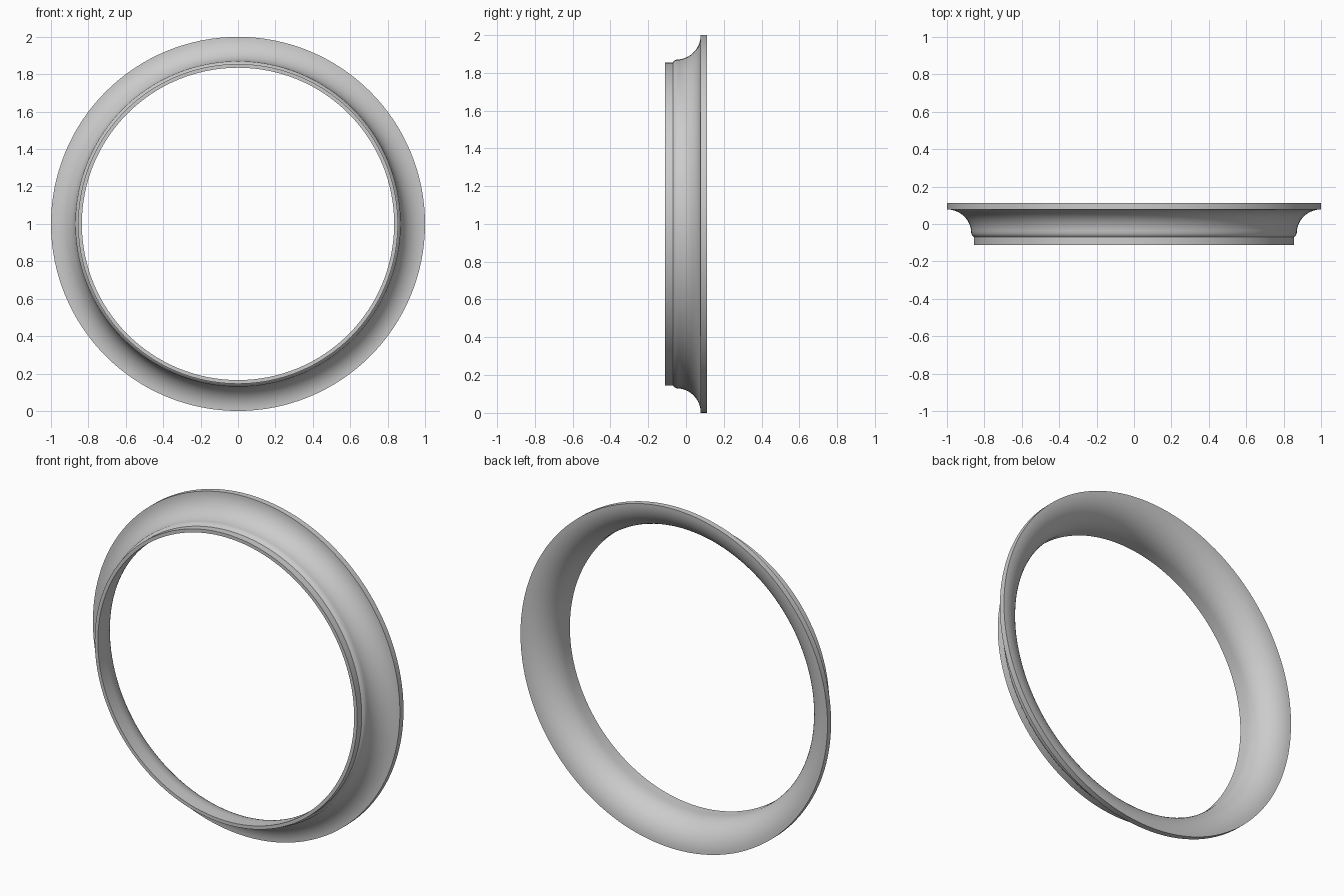
import bpy, bmesh, math

if "Cube" in bpy.data.objects:
    bpy.data.objects.remove(bpy.data.objects["Cube"])

SEGMENTS = 128
CURVE_STEPS = 14


def arc(radius_r, radius_y, start, end):
    """Quarter-ellipse points (radius, depth) around the flare centre."""
    points = []
    for i in range(CURVE_STEPS + 1):
        a = math.radians(start + (end - start) * i / CURVE_STEPS)
        points.append((1.0 - radius_r * math.cos(a), -0.05 + radius_y * math.sin(a)))
    return points


# Cross-section: front lip, small step, outer cove, thin rim, flared inner face
profile = [(0.835, -0.112), (0.855, -0.112), (0.855, -0.07), (0.864, -0.062)]
profile += arc(0.13, 0.128, 0, 90)
profile += arc(0.165, 0.162, 90, 0)

# Revolve the section around the depth axis
bm = bmesh.new()
rings = []
for s in range(SEGMENTS):
    a = 2 * math.pi * s / SEGMENTS
    rings.append([bm.verts.new((r * math.cos(a), y, 1 + r * math.sin(a))) for r, y in profile])
n = len(profile)
for s in range(SEGMENTS):
    here, after = rings[s], rings[(s + 1) % SEGMENTS]
    for i in range(n):
        j = (i + 1) % n
        bm.faces.new((here[i], here[j], after[j], after[i]))
bmesh.ops.recalc_face_normals(bm, faces=bm.faces)

mesh = bpy.data.meshes.new("trim_ring")
bm.to_mesh(mesh)
bm.free()
ring = bpy.data.objects.new("trim_ring", mesh)
bpy.context.collection.objects.link(ring)

# Plain grey finish
grey = bpy.data.materials.new("light_grey")
grey.diffuse_color = (0.6, 0.6, 0.6, 1)
grey.use_nodes = True
grey.node_tree.nodes["Principled BSDF"].inputs["Base Color"].default_value = grey.diffuse_color
mesh.materials.append(grey)

# Smooth curves, crisp steps
bpy.context.view_layer.objects.active = ring
ring.select_set(True)
bpy.ops.object.shade_smooth_by_angle(angle=math.radians(30))
